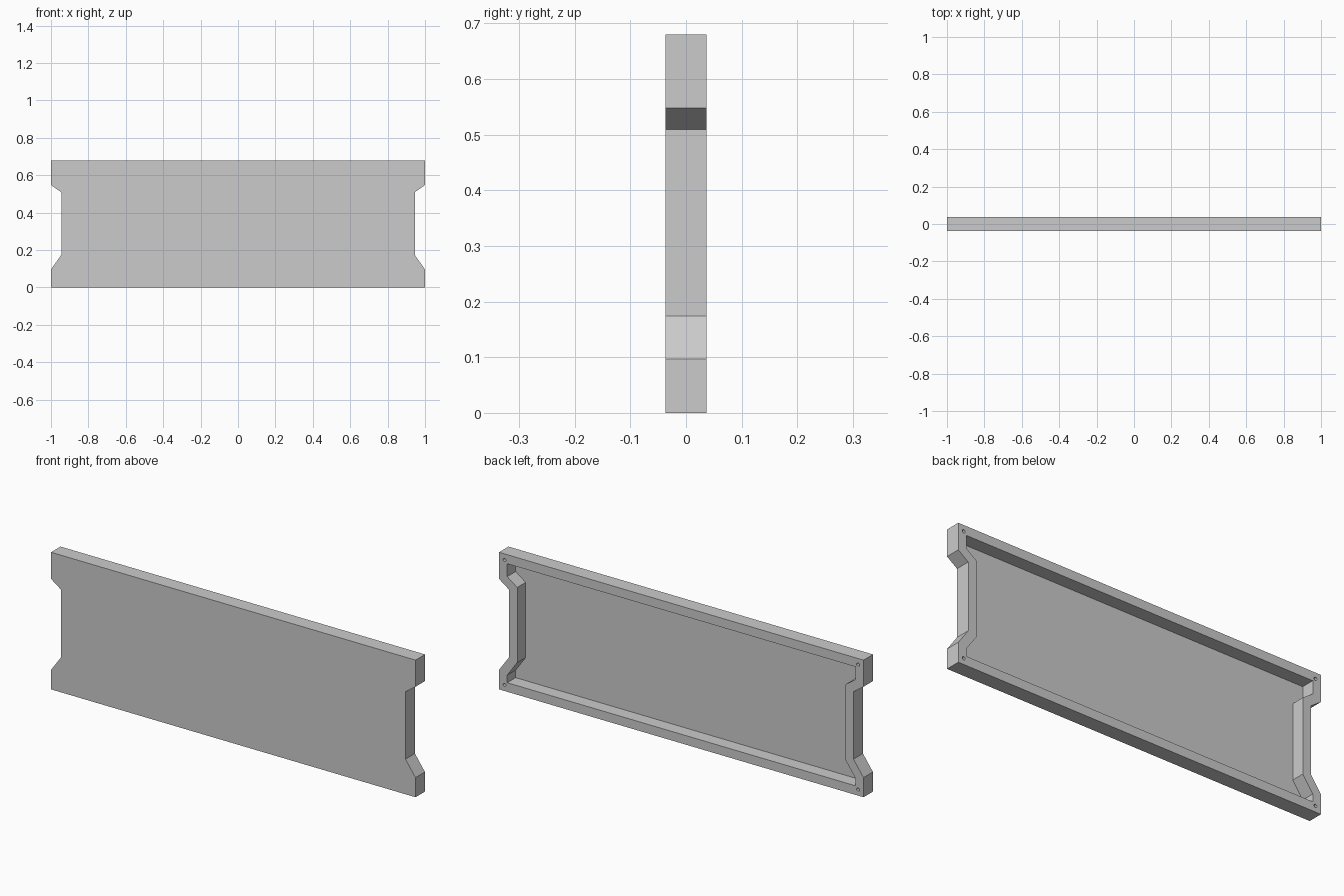
import bpy
import bmesh
from mathutils import Matrix, Vector

cube = bpy.data.objects.get("Cube")
if cube:
    bpy.data.objects.remove(cube, do_unlink=True)

HALF_DEPTH = 0.037
HEIGHT = 0.68
RIM = 0.045
FLOOR = 0.008

grey = bpy.data.materials.new("plain grey")
grey.use_nodes = True
grey.diffuse_color = (0.6, 0.6, 0.6, 1)
grey.node_tree.nodes["Principled BSDF"].inputs["Base Color"].default_value = (0.6, 0.6, 0.6, 1)


def make_object(name, bm):
    bmesh.ops.recalc_face_normals(bm, faces=bm.faces)
    mesh = bpy.data.meshes.new(name)
    bm.to_mesh(mesh)
    bm.free()
    mesh.materials.append(grey)
    obj = bpy.data.objects.new(name, mesh)
    bpy.context.collection.objects.link(obj)
    return obj


def prism(name, outline, y0, y1):
    """Extrude an x-z outline along y."""
    bm = bmesh.new()
    face = bm.faces.new([bm.verts.new((p.x, y0, p.y)) for p in outline])
    new = bmesh.ops.extrude_face_region(bm, geom=[face])["geom"]
    verts = [v for v in new if isinstance(v, bmesh.types.BMVert)]
    bmesh.ops.translate(bm, verts=verts, vec=(0, y1 - y0, 0))
    return make_object(name, bm)


def inset(points, d):
    """Move every edge of a counter-clockwise outline inward by d."""
    result = []
    for i, p in enumerate(points):
        a = (p - points[i - 1]).normalized()
        b = (points[(i + 1) % len(points)] - p).normalized()
        na, nb = Vector((-a.y, a.x)), Vector((-b.y, b.x))
        result.append(p + (na + nb) * d / (1 + na.dot(nb)))
    return result


def cut(target, cutter):
    mod = target.modifiers.new("cut", "BOOLEAN")
    mod.operation = "DIFFERENCE"
    mod.solver = "EXACT"
    mod.object = cutter
    bpy.context.view_layer.objects.active = target
    bpy.ops.object.modifier_apply(modifier=mod.name)
    bpy.data.objects.remove(cutter, do_unlink=True)


# Notched outline, mirrored from its right half
half = [Vector(p) for p in ((1, 0), (1, 0.097), (0.945, 0.174),
                            (0.945, 0.509), (1, 0.548), (1, HEIGHT))]
outline = half + [Vector((-p.x, p.y)) for p in reversed(half)]

# Panel with a hollow back
panel = prism("notched_panel", outline, -HALF_DEPTH, HALF_DEPTH)
cut(panel, prism("recess_cutter", inset(outline, RIM), -HALF_DEPTH + FLOOR, HALF_DEPTH + 0.05))

# Small screw holes in the corners of the rim
bm = bmesh.new()
for x in (-0.97, 0.97):
    for z in (0.03, HEIGHT - 0.03):
        place = Matrix.Translation((x, HALF_DEPTH, z)) @ Matrix.Rotation(1.5708, 4, "X")
        bmesh.ops.create_cone(bm, cap_ends=True, segments=16, radius1=0.008,
                              radius2=0.008, depth=0.1, matrix=place)
cut(panel, make_object("screw_hole_cutter", bm))
